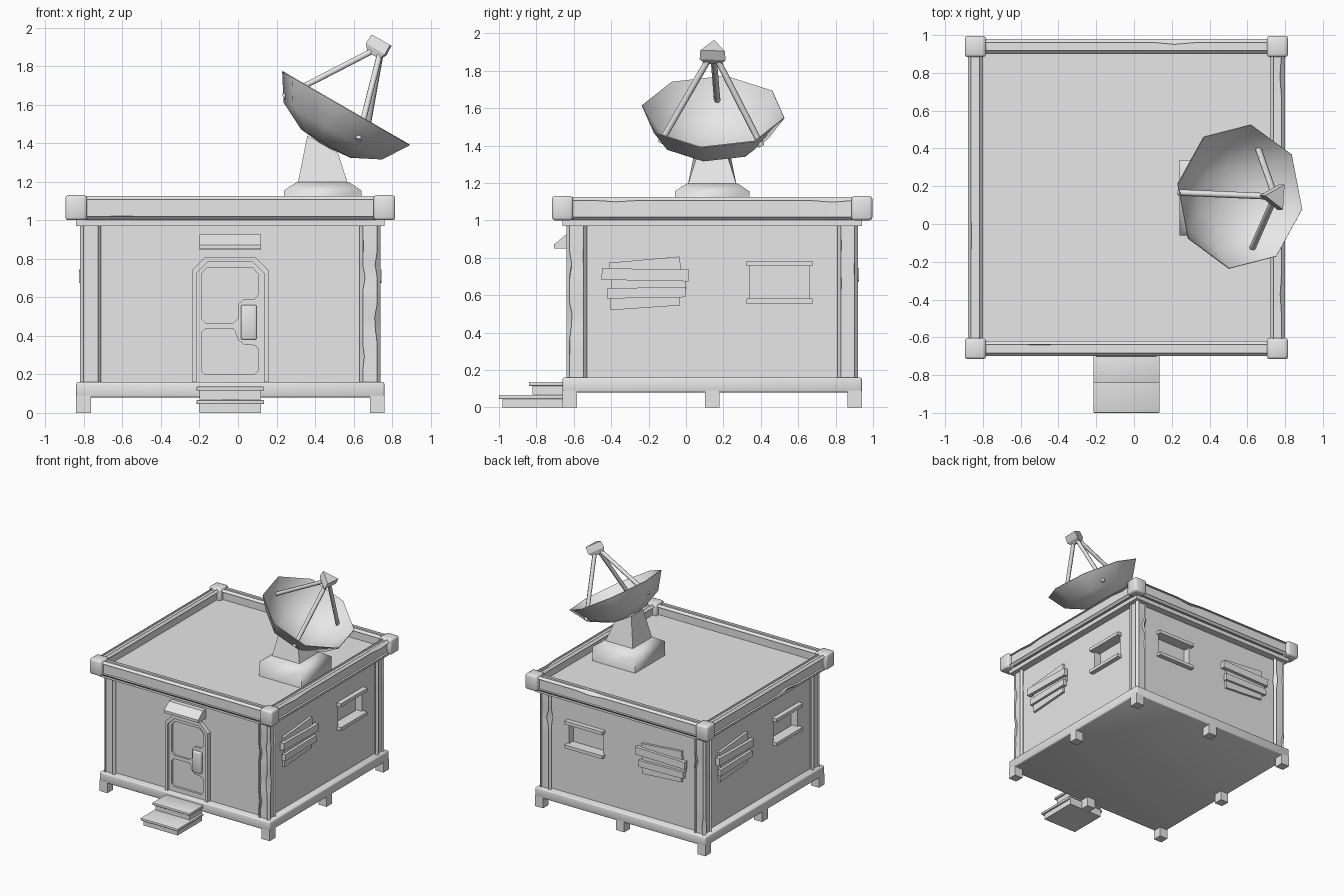
import bpy, bmesh, math, random
from mathutils import Vector, Matrix

random.seed(4)
if "Cube" in bpy.data.objects:
    bpy.data.objects.remove(bpy.data.objects["Cube"])

grey = bpy.data.materials.new("plain_grey")
grey.use_nodes = True
grey.diffuse_color = (0.8, 0.8, 0.8, 1)
grey.node_tree.nodes["Principled BSDF"].inputs["Base Color"].default_value = (0.8, 0.8, 0.8, 1)

CX, CY = -0.04, 0.14          # centre of the hut
WALL, SLAB = 0.74, 0.80       # half widths


def loft(name, rings, smooth=None, caps=True):
    """Join equal rings of points into one skinned object."""
    bm = bmesh.new()
    loops = [[bm.verts.new(p) for p in ring] for ring in rings]
    n = len(loops[0])
    for a, b in zip(loops, loops[1:]):
        for i in range(n):
            j = (i + 1) % n
            bm.faces.new((a[i], a[j], b[j], b[i]))
    if caps:
        bm.faces.new(loops[0])
        bm.faces.new(loops[-1])
    bmesh.ops.recalc_face_normals(bm, faces=bm.faces)
    mesh = bpy.data.meshes.new(name)
    bm.to_mesh(mesh)
    bm.free()
    mesh.materials.append(grey)
    ob = bpy.data.objects.new(name, mesh)
    bpy.context.collection.objects.link(ob)
    if smooth:
        activate(ob)
        bpy.ops.object.shade_smooth_by_angle(angle=math.radians(smooth))
    return ob


def activate(ob):
    bpy.ops.object.select_all(action="DESELECT")
    ob.select_set(True)
    bpy.context.view_layer.objects.active = ob


def apply(ob, kind, **settings):
    mod = ob.modifiers.new(kind, kind)
    for key, value in settings.items():
        setattr(mod, key, value)
    activate(ob)
    bpy.ops.object.modifier_apply(modifier=mod.name)


def cut(ob, cutter):
    apply(ob, "BOOLEAN", operation="DIFFERENCE", solver="EXACT", object=cutter)
    bpy.data.objects.remove(cutter)


def square(x, y, hx, hy, z):
    return [(x + sx * hx, y + sy * hy, z) for sx, sy in ((-1, -1), (1, -1), (1, 1), (-1, 1))]


def box(name, x, y, z, bevel=0):
    """Box from (low, high) ranges, optionally with eased edges."""
    mx, my, hx, hy = sum(x) / 2, sum(y) / 2, (x[1] - x[0]) / 2, (y[1] - y[0]) / 2
    ob = loft(name, [square(mx, my, hx, hy, h) for h in z])
    if bevel:
        apply(ob, "BEVEL", width=bevel, segments=2)
        activate(ob)
        bpy.ops.object.shade_smooth_by_angle(angle=math.radians(60))
    return ob


def plate(name, outline, y0, y1):
    """Prism from an x-z outline, running from y0 to y1."""
    return loft(name, [[(x, y, z) for x, z in outline] for y in (y0, y1)])


def timber(name, start, end, hw, hh, side):
    """Worn beam: corners eased, a few of them chipped at random."""
    start, end, side = Vector(start), Vector(end), Vector(side)
    up = (end - start).normalized().cross(side)
    rings, steps = [], 12
    for k in range(steps + 1):
        ring = []
        for sx, sy in ((-1, -1), (1, -1), (1, 1), (-1, 1)):
            worn = 0 < k < steps and random.random() < 0.06
            c = random.uniform(0.026, 0.036) if worn else 0.018
            ends = [(sx * hw, sy * (hh - c)), (sx * (hw - c), sy * hh)]
            ring += ends if sx * sy < 0 else ends[::-1]
        mid = start.lerp(end, k / steps)
        rings.append([mid + side * a + up * b for a, b in ring])
    return loft(name, rings, smooth=65)


# Floor, walls and roof
box("floor_slab", (CX - SLAB, CX + SLAB), (CY - SLAB, CY + SLAB), (0.08, 0.16), 0.01)
walls = box("walls", (CX - WALL, CX + WALL), (CY - WALL, CY + WALL), (0.15, 0.98))
box("roof_slab", (CX - SLAB, CX + SLAB), (CY - SLAB, CY + SLAB), (0.97, 1.005))
box("roof_deck", (CX - 0.78, CX + 0.78), (CY - 0.78, CY + 0.78), (1.0, 1.035))

# Feet, corner columns, roof corner blocks
for i in (-1, 0, 1):
    for j in (-1, 0, 1):
        if i or j:
            x, y = CX + i * 0.762, CY + j * 0.762
            box("foot", (x - 0.038, x + 0.038), (y - 0.038, y + 0.038), (0, 0.09))
        if i and j:
            x, y = CX + i * 0.725, CY + j * 0.725
            timber("corner_column", (x, y, 0.155), (x, y, 0.975), 0.055, 0.055, (1, 0, 0))
            x, y = CX + i * 0.8, CY + j * 0.8
            box("roof_corner", (x - 0.056, x + 0.056), (y - 0.056, y + 0.056), (1.0, 1.13), 0.015)

# Roof edge beams
for s in (-1, 1):
    o = s * 0.8
    timber("roof_beam_side", (CX + o, CY - 0.77, 1.063), (CX + o, CY + 0.77, 1.063), 0.04, 0.062, (1, 0, 0))
    timber("roof_beam_cross", (CX - 0.77, CY + o, 1.063), (CX + 0.77, CY + o, 1.063), 0.04, 0.062, (0, 1, 0))

# Windows and boards: u runs along the wall, d outwards from it
boards = [  # centre u, centre z, length, height, tilt, inner d, outer d
    (0.0, 0.755, 0.38, 0.07, 5, -0.01, 0.02),
    (0.02, 0.66, 0.40, 0.07, 3, -0.01, 0.018),
    (0.0, 0.565, 0.37, 0.065, 4, -0.01, 0.02),
    (0.002, 0.709, 0.465, 0.062, -1, 0.01, 0.045),
    (0.008, 0.613, 0.42, 0.055, 1, 0.01, 0.04),
]


def wall_box(name, turn, u, z, length, height, tilt, d0, d1):
    ob = loft(name, [square(0, 0, length / 2, height / 2, d) for d in (d0, d1)])
    upright = Matrix(((0, 0, 1, WALL), (1, 0, 0, u), (0, 1, 0, z), (0, 0, 0, 1)))
    ob.data.transform(Matrix.Translation((CX, CY, 0)) @ Matrix.Rotation(turn, 4, "Z")
                      @ upright @ Matrix.Rotation(math.radians(tilt), 4, "Z"))
    return ob


for turn, flip in ((0, 1), (math.pi / 2, -1), (math.pi, 1)):
    cut(walls, wall_box("opening", turn, 0.36 * flip, 0.667, 0.32, 0.19, 0, -0.06, 0.05))
    for z in (0.568, 0.77):
        wall_box("window_bar", turn, 0.36 * flip, z, 0.355, 0.028, 0, -0.05, 0.04)
    for u, z, length, height, tilt, d0, d1 in boards:
        wall_box("window_board", turn, u - 0.36 * flip, z, length, height, tilt, d0, d1)


# Door with frame, recessed leaf and two sunken panels
def arch(half, bottom, top, c):
    return [(CX - half, bottom), (CX + half, bottom), (CX + half, top - c),
            (CX + half - c, top), (CX - half + c, top), (CX - half, top - c)]


door = plate("door", arch(0.2, 0.155, 0.81, 0.07), -0.635, -0.57)
cut(door, plate("leaf_cut", arch(0.175, 0.14, 0.785, 0.06), -0.7, -0.617))
upper = [(-0.19, 0.49), (-0.165, 0.465), (-0.025, 0.465), (0, 0.49), (0, 0.565), (0.03, 0.59),
         (0.085, 0.59), (0.105, 0.615), (0.105, 0.72), (0.075, 0.755), (-0.16, 0.755), (-0.19, 0.72)]
lower = [(-0.19, 0.22), (-0.17, 0.2), (0.085, 0.2), (0.105, 0.22), (0.105, 0.33), (0.09, 0.35),
         (0.03, 0.355), (0, 0.38), (-0.02, 0.435), (-0.17, 0.435), (-0.19, 0.415)]
for outline in (upper, lower):
    cut(door, plate("panel_cut", outline, -0.7, -0.6))
box("door_handle", (0.015, 0.097), (-0.64, -0.6), (0.38, 0.56), 0.008)

# Canopy over the door
profile = [(-0.59, 0.848), (-0.705, 0.85), (-0.705, 0.872), (-0.64, 0.925), (-0.59, 0.925)]
loft("door_canopy", [[(x, y, z) for y, z in profile] for x in (-0.2, 0.12)])

# Two front steps
for front, z in ((-1.0, 0), (-0.84, 0.07)):
    box("step_block", (-0.2, 0.12), (front + 0.02, -0.655), (z, z + 0.05))
    box("step_tread", (-0.215, 0.135), (front, -0.655), (z + 0.045, z + 0.066), 0.004)

# Dish pedestal, its top sloped to meet the bowl
PX, SLOPE = 0.44, math.tan(math.radians(30))
loft("dish_base", [square(PX, CY, h, h, z) for h, z in ((0.2, 1.0), (0.2, 1.155), (0.135, 1.198))], smooth=60)
top = [(x, y, z - (x - PX) * SLOPE) for x, y, z in square(PX, CY, 0.08, 0.08, 1.394)]
loft("dish_pedestal", [square(PX, CY, 0.13, 0.13, 1.19), top])

# Dish assembly, built along its own axis and then tilted
tilt = Matrix.Translation((0.56, 0.145, 1.58)) @ Matrix.Rotation(math.radians(30), 4, "Y")


def polygon(sides, radius, z, start):
    angles = [math.radians(start) + math.tau * k / sides for k in range(sides)]
    return [tilt @ Vector((radius * math.cos(a), radius * math.sin(a), z)) for a in angles]


# Thin bowl: up the outside, over the rim and down the inside
bowl = [(0.02, -0.222), (0.15, -0.21), (0.3, -0.135), (0.388, 0)]
inside = [(r - 0.003, z + 0.004) for r, z in reversed(bowl)]
loft("dish_bowl", [polygon(8, r, z, -10) for r, z in bowl + inside], smooth=48)
loft("dish_receiver", [polygon(3, r, z, 56) for r, z in ((0.05, 0.31), (0.08, 0.345), (0.076, 0.4))])

# Three struts from the bowl to the receiver
for deg in (56, 176, 296):
    a = math.radians(deg)
    foot, head = (tilt @ Vector((r * math.cos(a), r * math.sin(a), z)) for r, z in ((0.312, -0.11), (0.025, 0.335)))
    turn = (head - foot).to_track_quat("Z", "Y")
    ring = [turn @ Vector((0.017 * math.cos(k * math.tau / 6), 0.017 * math.sin(k * math.tau / 6), 0)) for k in range(6)]
    loft("dish_strut", [[end + p for p in ring] for end in (foot, head)], smooth=65)
